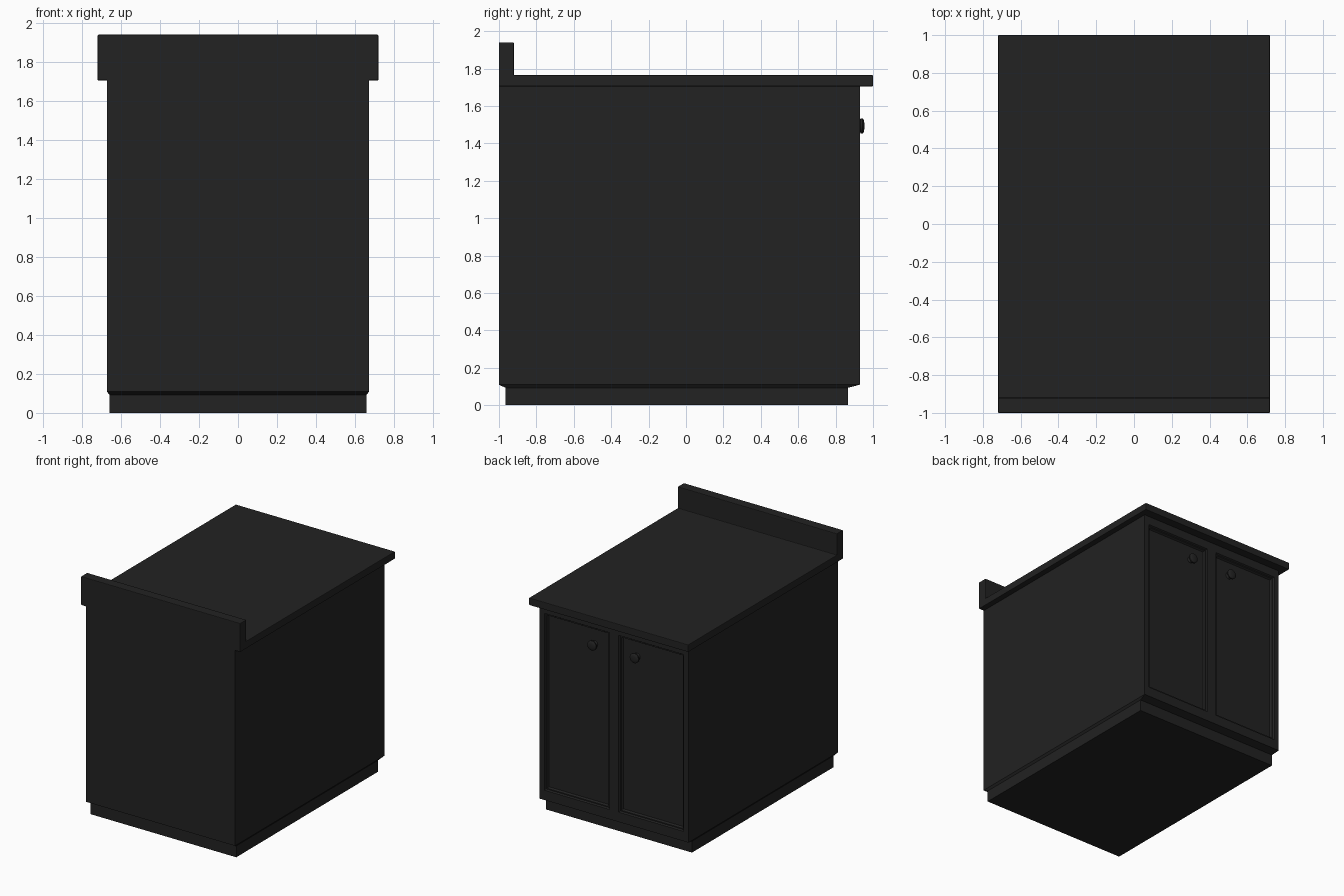
import bpy, bmesh, math
from mathutils import Matrix, Vector

if "Cube" in bpy.data.objects:
    bpy.data.objects.remove(bpy.data.objects["Cube"], do_unlink=True)

# Single charcoal finish
charcoal = bpy.data.materials.new("charcoal")
charcoal.use_nodes = True
colour = (0.016, 0.016, 0.016, 1)
charcoal.diffuse_color = colour
charcoal.node_tree.nodes["Principled BSDF"].inputs["Base Color"].default_value = colour


def finish(bm, name, bevel=0.0, smooth=False):
    bmesh.ops.recalc_face_normals(bm, faces=bm.faces[:])
    mesh = bpy.data.meshes.new(name)
    bm.to_mesh(mesh)
    bm.free()
    mesh.materials.append(charcoal)
    obj = bpy.data.objects.new(name, mesh)
    bpy.context.collection.objects.link(obj)
    if bevel:
        mod = obj.modifiers.new("soft_edges", 'BEVEL')
        mod.width = bevel
        mod.segments = 2
        mod.limit_method = 'ANGLE'
    if smooth:
        bpy.ops.object.select_all(action='DESELECT')
        obj.select_set(True)
        bpy.context.view_layer.objects.active = obj
        bpy.ops.object.shade_smooth_by_angle(angle=math.radians(40))
    return obj


# Cabinet body with recessed plinth: stacked rectangles (half width, y min, y max, z)
FACE_Y = 0.93
rings = [(0.66, -0.965, 0.865, 0.0), (0.66, -0.965, 0.865, 0.093),
         (0.673, -1.0, FACE_Y, 0.11), (0.673, -1.0, FACE_Y, 1.71)]
bm = bmesh.new()
loops = [[bm.verts.new(p) for p in ((-w, a, z), (w, a, z), (w, b, z), (-w, b, z))]
         for w, a, b, z in rings]
for low, high in zip(loops, loops[1:]):
    for i in range(4):
        j = (i + 1) % 4
        bm.faces.new((low[i], low[j], high[j], high[i]))
bm.faces.new(loops[0][::-1])
bm.faces.new(loops[-1])
bmesh.ops.recalc_face_normals(bm, faces=bm.faces[:])


# Cut the door openings into the door side, then step them inwards
def door_side():
    return [f for f in bm.faces if f.normal.y > 0.99]


cuts = [((x, 0, 0), (1, 0, 0)) for x in (-0.63, -0.042, 0.042, 0.63)]
cuts += [((0, 0, z), (0, 0, 1)) for z in (0.19, 1.635)]
for co, no in cuts:
    faces = door_side()
    geom = set(faces)
    for f in faces:
        geom.update(f.edges)
        geom.update(f.verts)
    bmesh.ops.bisect_plane(bm, geom=list(geom), plane_co=co, plane_no=no)
panels = []
for f in door_side():
    c = f.calc_center_median()
    if 0.042 < abs(c.x) < 0.63 and 0.19 < c.z < 1.635:
        panels.append(f)
for thickness, depth in ((0.010, -0.012), (0.012, 0.0), (0.012, -0.015)):
    bmesh.ops.inset_individual(bm, faces=panels, thickness=thickness, depth=depth)
finish(bm, "cabinet_body")

# Worktop and upstand as one L-shaped profile swept across the width
profile = [(-1, 1.705), (1, 1.705), (1, 1.765), (-0.92, 1.765), (-0.92, 1.94), (-1, 1.94)]
bm = bmesh.new()
base = bm.faces.new([bm.verts.new((-0.72, y, z)) for y, z in profile])
ext = bmesh.ops.extrude_face_region(bm, geom=[base])
bmesh.ops.translate(bm, vec=(1.44, 0, 0),
                    verts=[v for v in ext["geom"] if isinstance(v, bmesh.types.BMVert)])
finish(bm, "worktop_with_upstand", bevel=0.005)

# Round door knobs: (radius, y) profile spun about the y axis
knob = [(0.0, 0.90), (0.028, 0.90), (0.024, 0.908), (0.018, 0.918), (0.030, 0.928),
        (0.040, 0.934), (0.040, 0.944), (0.034, 0.950), (0.018, 0.953), (0.0, 0.954)]
for side, x in (("left", 0.192), ("right", -0.192)):
    bm = bmesh.new()
    verts = [bm.verts.new((r, y, 0)) for r, y in knob]
    edges = [bm.edges.new(pair) for pair in zip(verts, verts[1:])]
    bmesh.ops.spin(bm, geom=verts + edges, cent=(0, 0, 0), axis=(0, 1, 0),
                   angle=math.tau, steps=24)
    bmesh.ops.remove_doubles(bm, verts=bm.verts[:], dist=0.0005)
    bmesh.ops.translate(bm, vec=(x, 0, 1.493), verts=bm.verts[:])
    finish(bm, side + "_door_knob", smooth=True)
